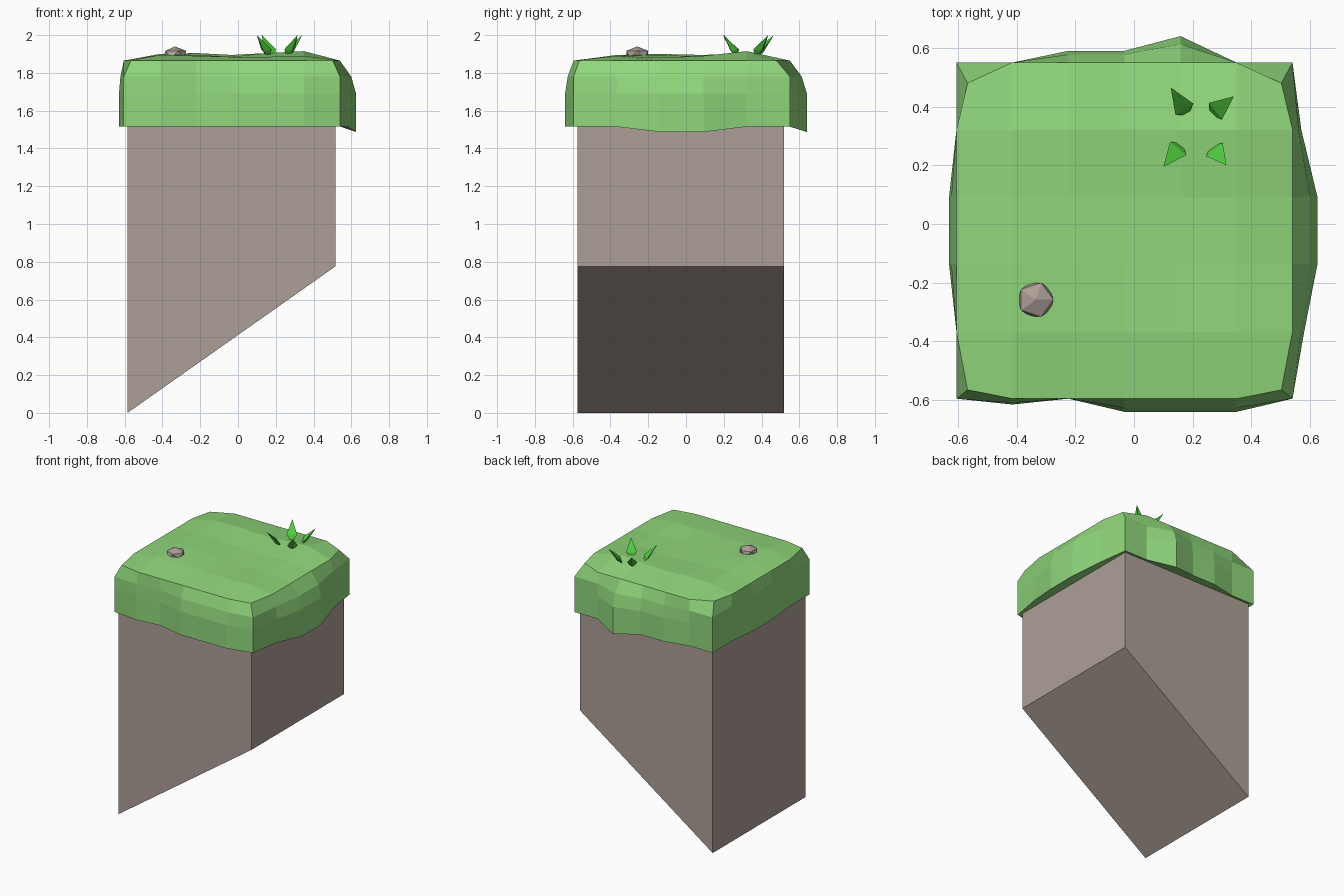
import bpy, bmesh
from mathutils import Vector, Matrix

if "Cube" in bpy.data.objects:
    bpy.data.objects.remove(bpy.data.objects["Cube"])


def material(name, rgb):
    m = bpy.data.materials.new(name)
    m.diffuse_color = (*rgb, 1)
    m.use_nodes = True
    m.node_tree.nodes["Principled BSDF"].inputs["Base Color"].default_value = m.diffuse_color
    return m


def finish(bm, name, mat):
    bmesh.ops.recalc_face_normals(bm, faces=bm.faces)
    me = bpy.data.meshes.new(name)
    bm.to_mesh(me)
    bm.free()
    me.materials.append(mat)
    ob = bpy.data.objects.new(name, me)
    bpy.context.collection.objects.link(ob)
    return ob


rock = material("rock", (0.42, 0.35, 0.31))
turf = material("turf", (0.28, 0.68, 0.20))
leaf = material("leaf", (0.08, 0.60, 0.05))

# Rock block: slanted side profile extruded along y
X0, X1, Y0, Y1 = -0.585, 0.515, -0.575, 0.52
bm = bmesh.new()
face = bm.faces.new([bm.verts.new((x, Y0, z)) for x, z in
                     ((X0, 0), (X1, 0.775), (X1, 1.6), (X0, 1.6))])
ext = bmesh.ops.extrude_face_region(bm, geom=[face], use_keep_orig=True)
for v in ext["geom"]:
    if isinstance(v, bmesh.types.BMVert):
        v.co.y = Y1
finish(bm, "rock_block", rock)

# Grass cap: 6 x 5 grid on top, bulging skirt below
NX, NY = 6, 5
front = [0, .02, 0, .045, .045, .045, 0]
back = [0, 0, .04, .04, .09, 0, 0]
left = [0, 0, .025, .025, 0, 0]
right = [0, .04, .085, .085, .03, 0]
heights = [[1.895, 1.890, 1.885, 1.885, 1.890],
           [1.900, 1.895, 1.885, 1.880, 1.880],
           [1.895, 1.890, 1.885, 1.880, 1.890],
           [1.900, 1.905, 1.895, 1.905, 1.915]]
xs = [-0.605 + 1.145 * i / NX for i in range(NX + 1)]
ys = [-0.595 + 1.145 * j / NY for j in range(NY + 1)]


def bulge(i, j):
    b = Vector((0, 0, 0))
    if j == 0:
        b.y -= front[i]
    if j == NY:
        b.y += back[i]
    if i == 0:
        b.x -= left[j]
    if i == NX:
        b.x += right[j]
    return b


bm = bmesh.new()
top = {}
for i, x in enumerate(xs):
    for j, y in enumerate(ys):
        inside = 0 < i < NX and 0 < j < NY
        z = heights[j - 1][i - 1] if inside else 1.865
        if i in (0, NX) and j in (0, NY):      # corners pulled in
            x2 = x - 0.038 * (1 if i else -1)
            y2 = y - (0.07 if j else -0.03)
            top[i, j] = bm.verts.new((x2, y2, z))
        else:
            top[i, j] = bm.verts.new((x, y, z))
for i in range(NX):
    for j in range(NY):
        bm.faces.new([top[i, j], top[i + 1, j], top[i + 1, j + 1], top[i, j + 1]])

loop = ([(i, 0) for i in range(NX)] + [(NX, j) for j in range(NY)] +
        [(i, NY) for i in range(NX, 0, -1)] + [(0, j) for j in range(NY, 0, -1)])
ring = [top[k] for k in loop]
for z, f in ((1.78, 0.7), (1.69, 1.0), (1.515, 1.0)):
    new = []
    for i, j in loop:
        b = bulge(i, j)
        dip = 0.028 if z < 1.6 and b.length > 0.08 else 0
        new.append(bm.verts.new(Vector((xs[i], ys[j], z - dip)) + b * f))
    for k in range(len(loop)):
        n = (k + 1) % len(loop)
        bm.faces.new([ring[k], ring[n], new[n], new[k]])
    ring = new
# Underside lip turned in to the rock
inner = [bm.verts.new((max(X0, min(X1, v.co.x)), max(Y0, min(Y1, v.co.y)), 1.525))
         for v in ring]
for k in range(len(loop)):
    n = (k + 1) % len(loop)
    bm.faces.new([ring[k], ring[n], inner[n], inner[k]])
finish(bm, "grass_cap", turf)

# Pebble
bm = bmesh.new()
bmesh.ops.create_icosphere(bm, subdivisions=1, radius=0.068)
bmesh.ops.transform(bm, verts=bm.verts,
                    matrix=Matrix.Translation((-0.335, -0.258, 1.898)) @
                    Matrix.Diagonal((1, 1, 0.62, 1)))
finish(bm, "pebble", rock)


# Grass blades: kite shapes with a keel, leaning outwards
def blade(name, base, tip):
    a, b = Vector((*base, 1.875)), Vector((*tip, 2.0))
    out = Vector((b.x - a.x, b.y - a.y, 0))
    side = Vector((-out.y, out.x, 0)).normalized() * 0.036
    mid = Vector((a.x, a.y, 1.925)) + out * 0.22
    keel = mid + out * 0.22 + Vector((0, 0, -0.012))
    bm = bmesh.new()
    va, vb, l, r, k = [bm.verts.new(p) for p in (a, b, mid + side, mid - side, keel)]
    for tri in ((va, l, r), (l, vb, r), (va, k, l), (va, r, k), (l, k, vb), (k, r, vb)):
        bm.faces.new(tri)
    finish(bm, name, leaf)


blade("blade_back_left", (0.185, 0.37), (0.125, 0.465))
blade("blade_back_right", (0.26, 0.37), (0.34, 0.435))
blade("blade_front_left", (0.165, 0.275), (0.10, 0.195))
blade("blade_front_right", (0.262, 0.268), (0.315, 0.20))
